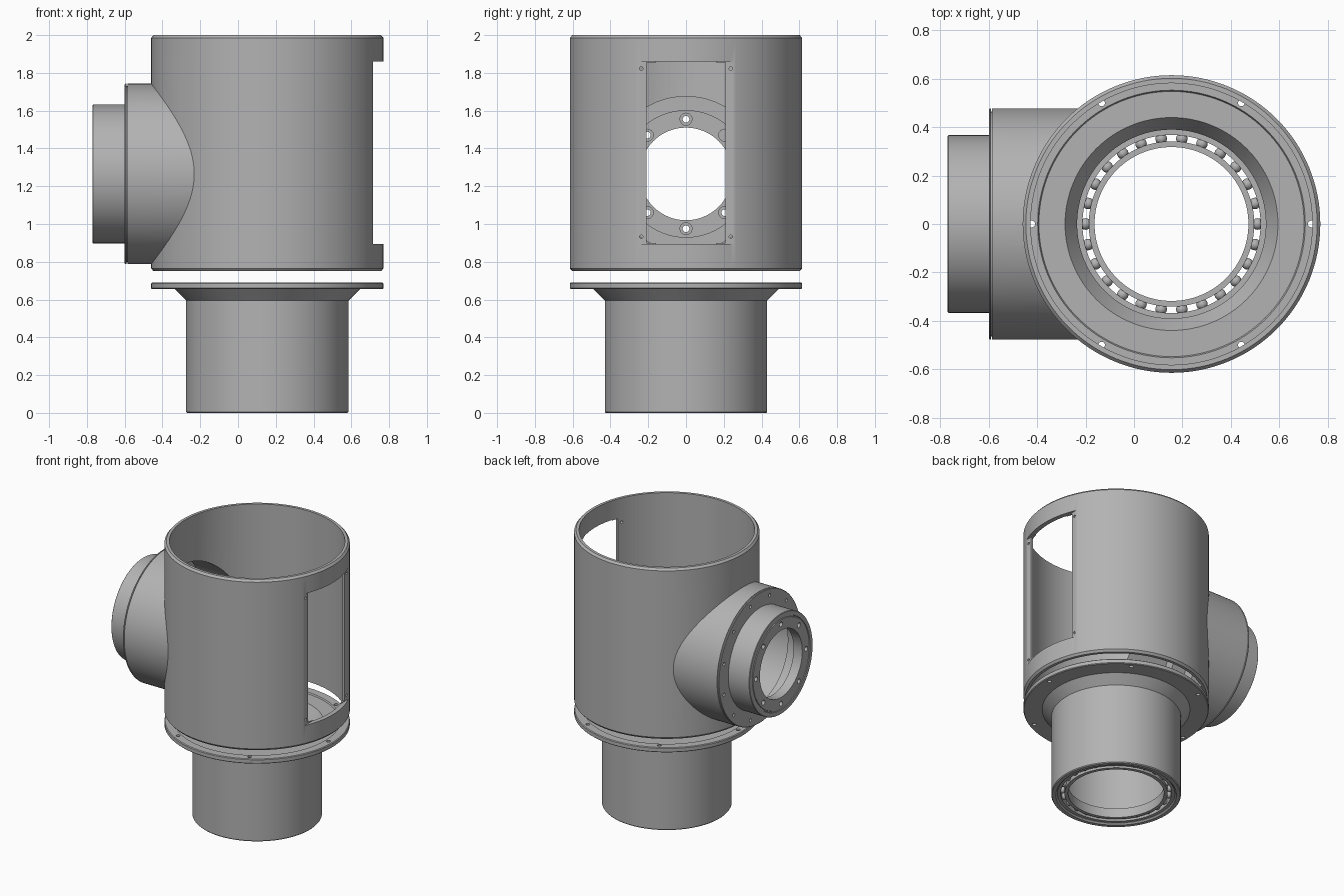
import bpy, bmesh, math
from mathutils import Matrix, Vector

if "Cube" in bpy.data.objects:
    bpy.data.objects.remove(bpy.data.objects["Cube"])

AXIS = Matrix.Translation((0.155, 0, 0))                 # main vertical axis
PORT_Z = 1.265
# Local z runs outward along -x from the main axis
PORT = Matrix.Translation((0, 0, PORT_Z)) @ Matrix.Rotation(-math.pi / 2, 4, 'Y')

metal = bpy.data.materials.new("grey metal")
metal.use_nodes = True
GREY = (0.45, 0.45, 0.45, 1)
metal.diffuse_color = GREY
metal.node_tree.nodes["Principled BSDF"].inputs["Base Color"].default_value = GREY


def finish(name, bm, matrix=Matrix()):
    bmesh.ops.transform(bm, matrix=matrix, verts=bm.verts)
    bmesh.ops.recalc_face_normals(bm, faces=bm.faces)
    mesh = bpy.data.meshes.new(name)
    bm.to_mesh(mesh)
    bm.free()
    mesh.materials.append(metal)
    obj = bpy.data.objects.new(name, mesh)
    bpy.context.collection.objects.link(obj)
    return obj


def lathe(name, profile, matrix, steps=128):
    """Revolve a closed (radius, height) profile."""
    bm = bmesh.new()
    verts = [bm.verts.new((r, 0, z)) for r, z in profile]
    edges = [bm.edges.new((a, b)) for a, b in zip(verts, verts[1:] + verts[:1])]
    bmesh.ops.spin(bm, geom=verts + edges, cent=(0, 0, 0), axis=(0, 0, 1),
                   angle=math.tau, steps=steps, use_merge=True)
    bmesh.ops.remove_doubles(bm, verts=bm.verts, dist=1e-5)
    return finish(name, bm, matrix)


def rod(r, z0, z1, matrix, steps=128):
    bm = bmesh.new()
    bmesh.ops.create_cone(bm, cap_ends=True, segments=steps, radius1=r, radius2=r,
                          depth=z1 - z0, matrix=Matrix.Translation((0, 0, (z0 + z1) / 2)))
    return finish("cutter", bm, matrix)


def box(lo, hi):
    bm = bmesh.new()
    lo, hi = Vector(lo), Vector(hi)
    bmesh.ops.create_cube(bm, size=1, matrix=Matrix.Translation((lo + hi) / 2)
                          @ Matrix.Diagonal((*(hi - lo), 1)))
    return finish("cutter", bm)


def combine(obj, tool, operation='DIFFERENCE'):
    mod = obj.modifiers.new("cut", 'BOOLEAN')
    mod.object, mod.operation, mod.solver = tool, operation, 'EXACT'
    bpy.context.view_layer.objects.active = obj
    bpy.ops.object.modifier_apply(modifier=mod.name)
    bpy.data.objects.remove(tool)


def drill_ring(obj, matrix, count, ring, r, z0, z1, start=0.0):
    for i in range(count):
        a = start + math.tau * i / count
        spot = Matrix.Translation((ring * math.cos(a), ring * math.sin(a), 0))
        combine(obj, rod(r, z0, z1, matrix @ spot, 16))


# Housing with its side branch
housing = lathe("housing", [(0, 0.75), (0.602, 0.75), (0.615, 0.765), (0.615, 1.985),
                            (0.602, 2.0), (0, 2.0)], AXIS)
combine(housing, rod(0.478, -0.15, 0.586, PORT), 'UNION')
combine(housing, rod(0.582, 0.7, 2.1, AXIS))
combine(housing, rod(0.41, 0.1, 0.7, PORT))

# Inspection window with flat mounting strips
combine(housing, box((0.715, -0.26, 0.895), (0.9, 0.26, 1.86)))
combine(housing, box((0.4, -0.21, 0.9), (0.9, 0.21, 1.855)))
for y in (-0.237, 0.237):
    for z in (0.932, 1.823):
        side = Matrix.Translation((0, y, z)) @ Matrix.Rotation(math.pi / 2, 4, 'Y')
        combine(housing, rod(0.009, 0.6, 0.8, side, 16))

# Side nozzle: bolted flange, sleeve and end plate
nozzle = lathe("side_nozzle", [
    (0.245, 0.77), (0.245, 0.70), (0.335, 0.70), (0.335, 0.59), (0.41, 0.59), (0.41, 0.586),
    (0.465, 0.586), (0.465, 0.59), (0.478, 0.59), (0.478, 0.596), (0.474, 0.60),
    (0.367, 0.60), (0.367, 0.767), (0.364, 0.77), (0.335, 0.77), (0.333, 0.765),
    (0.325, 0.765), (0.323, 0.77)], PORT)
drill_ring(nozzle, PORT, 8, 0.29, 0.018, 0.6, 0.8)
drill_ring(nozzle, PORT, 8, 0.29, 0.032, 0.68, 0.715)
drill_ring(nozzle, PORT, 12, 0.43, 0.012, 0.57, 0.7, math.pi / 12)

# Lower tube with flared, bolted flange
tube = lathe("lower_tube", [
    (0.39, 0.01), (0.40, 0), (0.425, 0), (0.43, 0.006), (0.43, 0.595), (0.49, 0.655),
    (0.61, 0.655), (0.615, 0.66), (0.615, 0.685), (0.61, 0.69), (0.553, 0.69),
    (0.548, 0.68), (0.44, 0.68), (0.39, 0.60)], AXIS)
drill_ring(tube, AXIS, 6, 0.578, 0.014, 0.6, 0.75)

# Ball bearing in the mouth of the tube
outer_race = lathe("bearing_outer_race", [(0.39, 0.012), (0.39, 0.08), (0.368, 0.08),
                                          (0.368, 0.012)], AXIS)
inner_race = lathe("bearing_inner_race", [(0.342, 0.012), (0.342, 0.08), (0.318, 0.08),
                                          (0.318, 0.012)], AXIS)
bm = bmesh.new()
BALLS = 26
for i in range(BALLS):
    spot = Matrix.Rotation(math.tau * i / BALLS, 4, 'Z') @ Matrix.Translation((0.355, 0, 0.046))
    bmesh.ops.create_uvsphere(bm, u_segments=16, v_segments=10, radius=0.024, matrix=spot)
balls = finish("bearing_balls", bm, AXIS)

# Smooth the round faces, keep the edges crisp
for obj in (housing, nozzle, tube, outer_race, inner_race, balls):
    bpy.ops.object.select_all(action='DESELECT')
    obj.select_set(True)
    bpy.context.view_layer.objects.active = obj
    bpy.ops.object.shade_smooth_by_angle(angle=math.radians(30))
